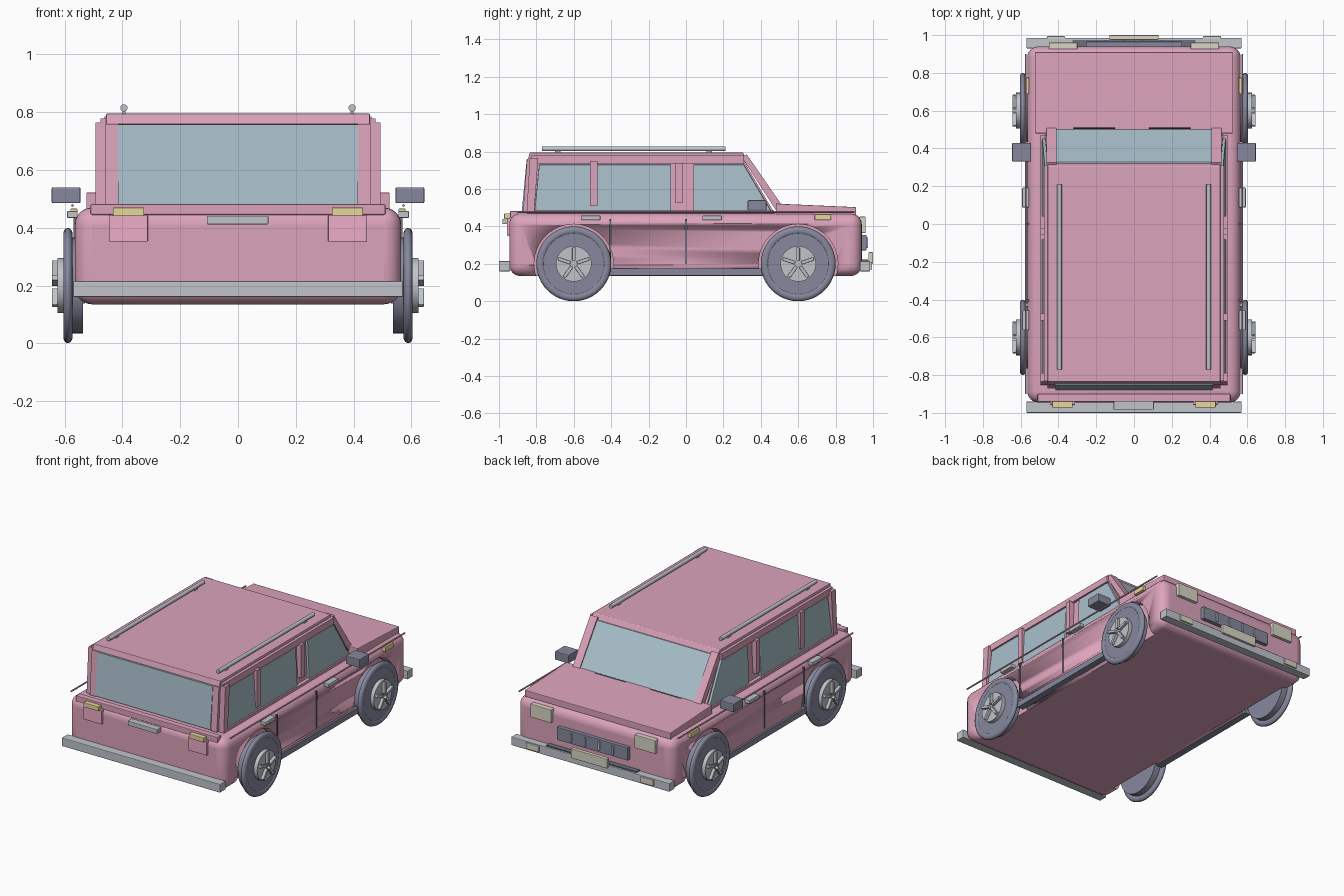
import bpy, bmesh, math
from mathutils import Vector, Matrix

if "Cube" in bpy.data.objects:
    bpy.data.objects.remove(bpy.data.objects["Cube"])


def mat(name, c):
    m = bpy.data.materials.new(name)
    m.diffuse_color = (*c, 1)
    m.use_nodes = True
    m.node_tree.nodes["Principled BSDF"].inputs["Base Color"].default_value = m.diffuse_color
    return m


PINK = mat("body_pink", (0.72, 0.37, 0.50))
ROSE = mat("lamp_rose", (0.85, 0.42, 0.58))
GLASS = mat("glass_blue", (0.40, 0.53, 0.60))
DARK = mat("dark_rubber", (0.24, 0.25, 0.34))
SEAM = mat("seam_dark", (0.15, 0.16, 0.20))
GREY = mat("trim_grey", (0.53, 0.56, 0.60))
AMBER = mat("amber", (0.80, 0.67, 0.33))
CREAM = mat("cream", (0.70, 0.67, 0.56))


def finish(name, bm, m, bevel=0, seg=2):
    bmesh.ops.recalc_face_normals(bm, faces=bm.faces)
    me = bpy.data.meshes.new(name)
    bm.to_mesh(me)
    bm.free()
    ob = bpy.data.objects.new(name, me)
    bpy.context.collection.objects.link(ob)
    me.materials.append(m)
    if bevel:
        b = ob.modifiers.new("bevel", "BEVEL")
        b.width, b.segments = bevel, seg
    return ob


def smooth(ob, angle=35):
    bpy.ops.object.select_all(action='DESELECT')
    ob.select_set(True)
    bpy.context.view_layer.objects.active = ob
    bpy.ops.object.shade_smooth_by_angle(angle=math.radians(angle))
    return ob


def box(name, x, y, z, m, bevel=0, seg=2):
    """Box from (min, max) ranges."""
    bm = bmesh.new()
    bmesh.ops.create_cube(bm, size=1)
    for v in bm.verts:
        v.co = Vector([(r[0] + r[1]) / 2 + c * (r[1] - r[0]) for r, c in zip((x, y, z), v.co)])
    return finish(name, bm, m, bevel, seg)


def prism(name, pts, x0, x1, m, bevel=0, taper=0):
    """Side profile (y, z) extruded along x; taper pulls the sides in with height."""
    bm = bmesh.new()
    z0 = min(p[1] for p in pts)
    rings = []
    for x in (x0, x1):
        sx = math.copysign(1, x)
        rings.append([bm.verts.new((x - sx * taper * (z - z0), y, z)) for y, z in pts])
    a, b = rings
    bm.faces.new(a)
    bm.faces.new(b)
    for i in range(len(pts)):
        j = (i + 1) % len(pts)
        bm.faces.new((a[i], a[j], b[j], b[i]))
    return finish(name, bm, m, bevel)


def cyl(name, r, length, loc, axis, m, n=40, bevel=0):
    bm = bmesh.new()
    rot = Matrix.Rotation(math.pi / 2, 4, 'Y' if axis == 'X' else 'X')
    bmesh.ops.create_cone(bm, cap_ends=True, segments=n, radius1=r, radius2=r, depth=length,
                          matrix=Matrix.Translation(loc) @ rot)
    return smooth(finish(name, bm, m, bevel))


def span(s, a, b):
    return tuple(sorted((s * a, s * b)))


# Lower body with wheel arches cut out
body = box("lower_body", (-.565, .565), (-.945, .94), (.135, .47), PINK, .06, 6)
for s in (-1, 1):
    for y in (-.6, .6):
        cut = cyl("arch_cutter", .212, .14, (s * .575, y, .2), 'X', PINK, 48)
        cut.hide_render = True
        cut.hide_set(True)
        cut.display_type = 'WIRE'
        mod = body.modifiers.new("arch", "BOOLEAN")
        mod.object, mod.solver = cut, 'EXACT'
smooth(body)

# Bonnet, tail ledge, cabin core and roof
prism("bonnet", [(.48, .46), (.48, .522), (.91, .503), (.91, .46)], -.525, .525, PINK, .004)
box("tail_ledge", (-.51, .51), (-.94, -.90), (.445, .482), PINK, .004)
prism("cabin_core", [(-.845, .46), (.48, .46), (.30, .765), (-.825, .765)], -.472, .472, PINK, 0, .05)
prism("roof", [(-.845, .758), (.325, .758), (.305, .795), (-.835, .795)], -.457, .457, PINK, .004)

# Front and rear glass
prism("windscreen", [(.49, .485), (.515, .50), (.328, .765), (.30, .765)], -.412, .412, GLASS)
prism("rear_window", [(-.878, .482), (-.84, .482), (-.82, .757), (-.852, .757)], -.415, .415, GLASS)

for s in (-1, 1):
    # Cabin side: windows, pillars, rails
    prism("front_side_window", [(.04, .482), (.455, .482), (.31, .73), (.04, .73)],
          s * .46, s * .486, GLASS, .004, .05)
    prism("rear_side_window", [(-.81, .482), (-.08, .482), (-.08, .73), (-.785, .73)],
          s * .46, s * .486, GLASS, .004, .05)
    prism("windscreen_pillar", [(.485, .48), (.522, .50), (.325, .785), (.298, .77)],
          s * .41, s * .462, PINK)
    prism("rear_pillar", [(-.872, .475), (-.83, .475), (-.81, .76), (-.85, .76)],
          s * .415, s * .458, PINK)
    prism("rear_quarter_pillar", [(-.852, .475), (-.812, .475), (-.79, .765), (-.835, .765)],
          s * .45, s * .494, PINK)
    box("window_pillar", span(s, .46, .494), (-.512, -.474), (.51, .75), PINK)
    box("door_pillar", span(s, .46, .494), (-.055, -.02), (.525, .74), PINK)
    box("roof_side_rail", span(s, .44, .476), (-.83, .31), (.735, .778), PINK)
    box("window_sill", span(s, .45, .495), (-.85, .47), (.462, .485), PINK)
    cyl("waist_trim", .005, 1.8, (s * .573, 0, .477), 'Y', PINK, 8)
    cyl("roof_rack_bar", .0125, .98, (s * .395, -.28, .815), 'Y', GREY, 16)
    box("roof_rack_foot", span(s, .39, .40), (-.70, -.67), (.79, .81), GREY)
    box("roof_rack_foot", span(s, .39, .40), (.11, .14), (.79, .81), GREY)

    # Body side details
    box("sill", span(s, .53, .573), (-.42, .42), (.138, .175), DARK)
    for y in (0, -.405):
        box("door_seam", span(s, .555, .569), (y - .005, y + .005), (.20, .44), SEAM)
    for y in (.14, -.51):
        box("door_handle", span(s, .555, .592), (y - .052, y + .052), (.434, .458), GREY, .004)
    box("side_marker", span(s, .555, .58), (.688, .775), (.434, .466), AMBER, .003)
    box("mirror", span(s, .545, .645), (.33, .43), (.485, .54), DARK, .005)
    prism("wiper", [(.505, .505), (.515, .515), (.508, .525), (.498, .515)],
          s * .20 - .12, s * .20 + .10, SEAM)

    # Lamps
    box("tail_indicator", span(s, .325, .433), (-.972, -.94), (.44, .47), AMBER, .003)
    box("tail_lamp", span(s, .312, .445), (-.957, -.93), (.352, .445), ROSE, .003)
    box("headlamp", span(s, .30, .45), (.925, .96), (.365, .452), CREAM, .004)
    box("fog_lamp", span(s, .365, .46), (.97, .994), (.17, .21), CREAM, .003)

    # Wheels
    for y in (-.6, .6):
        bm = bmesh.new()
        n, k = 48, 10
        rings = []
        for i in range(n):
            a = 2 * math.pi * i / n
            ring = []
            for j in range(k):
                t = 2 * math.pi * j / k
                r = .178 + .022 * math.cos(t)
                ring.append(bm.verts.new((s * (.589 + .016 * math.sin(t)),
                                          y + r * math.cos(a), .2 + r * math.sin(a))))
            rings.append(ring)
        for i in range(n):
            p, q = rings[i], rings[(i + 1) % n]
            for j in range(k):
                bm.faces.new((p[j], p[(j + 1) % k], q[(j + 1) % k], q[j]))
        smooth(finish("tyre", bm, DARK), 60)
        cyl("wheel_drum", .166, .064, (s * .568, y, .2), 'X', DARK)
        cyl("hub_disc", .095, .03, (s * .61, y, .2), 'X', GREY)
        for i in range(5):
            bm = bmesh.new()
            bmesh.ops.create_cube(bm, size=1)
            M = (Matrix.Translation((s * .631, y, .2)) @ Matrix.Rotation(i * math.tau / 5, 4, 'X')
                 @ Matrix.Translation((0, 0, .052)) @ Matrix.Diagonal((.026, .018, .07, 1)))
            bm.transform(M)
            finish("wheel_spoke", bm, GREY, .003)

# Bumpers, grille, plate and rear handle
box("rear_bumper", (-.57, .57), (-1.0, -.94), (.16, .215), GREY, .004)
box("front_bumper", (-.57, .57), (.93, .985), (.16, .215), GREY, .004)
box("front_intake", (-.325, .325), (.93, .974), (.20, .222), SEAM)
box("grille", (-.255, .255), (.92, .965), (.272, .355), DARK, .003)
for i in range(4):
    x = -.15 + i * .1
    box("grille_slat", (x - .006, x + .006), (.95, .972), (.285, .342), GREY)
box("front_plate", (-.13, .13), (.975, 1.0), (.20, .262), CREAM, .003)
box("tailgate_handle", (-.108, .105), (-.982, -.94), (.412, .441), GREY, .003)
